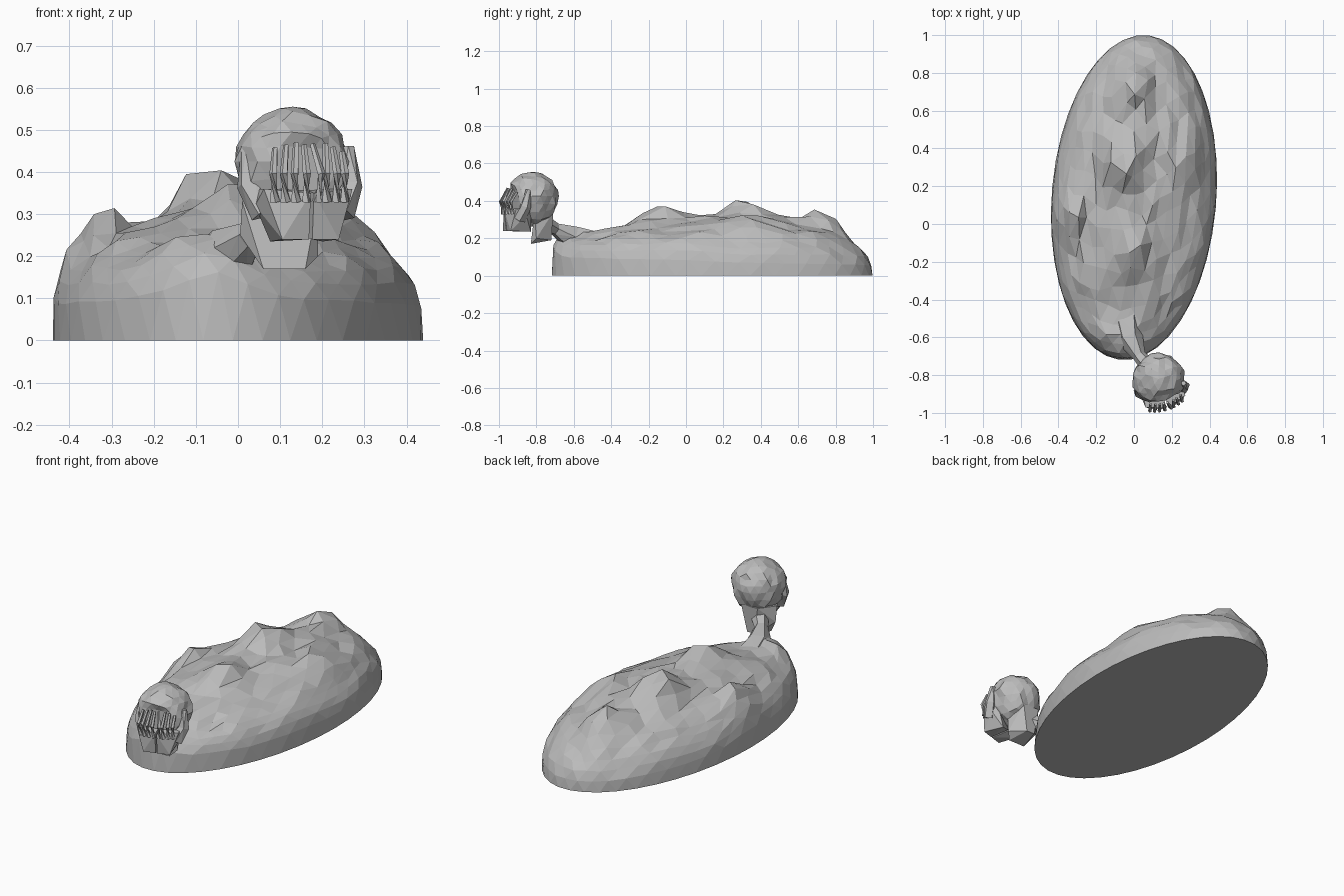
import bpy, bmesh, math, random
from mathutils import Vector, Matrix, noise

random.seed(4)
cube = bpy.data.objects.get("Cube")
if cube:
    bpy.data.objects.remove(cube)

grey = bpy.data.materials.new("stone_grey")
grey.use_nodes = True
tone = (0.5, 0.5, 0.5, 1)
grey.diffuse_color = tone
grey.node_tree.nodes["Principled BSDF"].inputs["Base Color"].default_value = tone

# Head space: faces the front, turned a little towards its left
HEAD = Matrix.Translation((0.13, -0.82, 0)) @ Matrix.Rotation(math.radians(17), 4, "Z")


def finish(bm, name, matrix=None):
    """Triangulate, orient and store a mesh as a flat-shaded object."""
    if matrix:
        bmesh.ops.transform(bm, matrix=matrix, verts=bm.verts)
    bmesh.ops.triangulate(bm, faces=[f for f in bm.faces if len(f.verts) < 8])
    bmesh.ops.recalc_face_normals(bm, faces=bm.faces)
    mesh = bpy.data.meshes.new(name)
    bm.to_mesh(mesh)
    bm.free()
    mesh.materials.append(grey)
    ob = bpy.data.objects.new(name, mesh)
    bpy.context.collection.objects.link(ob)
    return ob


def hull(name, points, matrix=None):
    bm = bmesh.new()
    for p in points:
        bm.verts.new(p)
    bmesh.ops.convex_hull(bm, input=bm.verts)
    return finish(bm, name, matrix)


def tube(name, path, radii, sides=5, matrix=None):
    """Tapered faceted limb through the path points."""
    bm = bmesh.new()
    path = [Vector(p) for p in path]
    rings = []
    for i, (p, r) in enumerate(zip(path, radii)):
        way = path[min(i + 1, len(path) - 1)] - path[max(i - 1, 0)]
        turn = way.to_track_quat("Z", "Y")
        angles = [math.tau * k / sides for k in range(sides)]
        rings.append([bm.verts.new(p + turn @ Vector((r * math.cos(a), r * math.sin(a), 0)))
                      for a in angles])
    for a, b in zip(rings, rings[1:]):
        for k in range(sides):
            n = (k + 1) % sides
            bm.faces.new((a[k], a[n], b[n], b[k]))
    bm.faces.new(rings[0])
    bm.faces.new(rings[-1])
    return finish(bm, name, matrix)


# Mound body: half a sphere with sloping flanks and humps
HUMPS = [  # x, y, height, width
    (0.0, -0.15, 0.09, 0.10),
    (-0.06, 0.33, 0.09, 0.10),
    (0.01, 0.73, 0.09, 0.09),
    (-0.35, 0.07, 0.09, 0.08),
    (0.25, 0.35, 0.05, 0.08),
    (-0.15, -0.58, 0.04, 0.07),
    (-0.05, -0.68, 0.06, 0.09),
]
bm = bmesh.new()
bmesh.ops.create_icosphere(bm, subdivisions=4, radius=1)
bmesh.ops.rotate(bm, verts=bm.verts, matrix=Matrix.Rotation(0.4, 3, "Z"))
bmesh.ops.bisect_plane(bm, geom=bm.verts[:] + bm.edges[:] + bm.faces[:], dist=0.001,
                       plane_co=(0, 0, 0), plane_no=(0, 0, 1), clear_inner=True)
for v in bm.verts:
    ux, uy, uz = v.co
    x = 0.437 * ux + 0.05 * uy
    y = 0.14 + 0.86 * uy
    if uz < 0.01:
        v.co = (x, y, 0)
        continue
    power = 0.7 + 0.2 * uy
    z = (0.31 + 0.03 * uy) * uz ** power
    for hx, hy, high, wide in HUMPS:
        z += high * math.exp(-((x - hx) / wide) ** 2 - ((y - hy) / (wide * 1.3)) ** 2)
    z += uz * (0.03 * noise.noise(Vector((x * 9, y * 5, 2))) + random.uniform(-0.011, 0.013))
    x += uz * random.uniform(-0.016, 0.016)
    y += uz * random.uniform(-0.025, 0.025)
    v.co = (x, y, z)
bmesh.ops.holes_fill(bm, edges=[e for e in bm.edges if e.is_boundary], sides=0)
finish(bm, "mound_body")

# Neck rising out of the mound, and the block under the back of the skull
tube("neck", [(-0.04, -0.50, 0.16), (-0.02, -0.61, 0.205), (0.03, -0.70, 0.25), (0.10, -0.78, 0.29)],
     [0.09, 0.07, 0.035, 0.05], sides=6)
hull("throat", [(0.01, -0.81, 0.33), (0.19, -0.81, 0.33), (0.06, -0.71, 0.34), (0.16, -0.71, 0.34),
                (0.005, -0.79, 0.25), (0.19, -0.80, 0.20), (0.06, -0.83, 0.17), (0.16, -0.83, 0.17),
                (0.08, -0.72, 0.19), (0.13, -0.72, 0.19)])

# Skull: rough ball, drawn down to the jaw, with the face set back below the brow
bm = bmesh.new()
bmesh.ops.create_icosphere(bm, subdivisions=3, radius=1)
for v in bm.verts:
    ux, uy, uz = v.co
    rough = 1 + random.uniform(-0.08, 0.05)
    narrow = 0.138 * rough * (1 + 0.25 * min(uz + 0.3, 0))
    drop = 0.13 if uz > 0 else 0.165
    v.co = (narrow * ux, 0.138 * rough * uy, 0.425 + drop * uz * (rough if uz < 0.9 else 1))
    if v.co.z < 0.465:
        v.co.y = max(v.co.y, -0.105)
finish(bm, "skull", HEAD)

# Two hands over the face, mirrored
for side, label, back in ((1, "left", 0), (-1, "right", 0.04)):
    palm = [(0.004, -0.16, 0.35), (0.11, -0.125, 0.36), (0.115, -0.07, 0.32), (0.07, -0.145, 0.24),
            (0.004, -0.145, 0.24), (0.004, -0.04, 0.25), (0.065, -0.03, 0.235), (0.004, -0.06, 0.36),
            (0.10, -0.04, 0.36)]
    hull(label + "_palm", [(side * x, y, z) for x, y, z in palm], HEAD)
    tube(label + "_thumb", [(side * 0.09, back - 0.10, 0.30), (side * 0.12, back - 0.075, 0.37),
                            (side * 0.12, back - 0.06, 0.46)], [0.032, 0.03, 0.014], matrix=HEAD)
    for i in range(4):
        x = 0.014 + 0.024 * i
        y = -0.153 + 2.5 * x * x
        tip = 0.475 - 0.012 * abs(i - 1) + random.uniform(-0.012, 0.008)
        lean = random.uniform(-0.006, 0.006)
        tube(f"{label}_finger_{i + 1}",
             [(side * x, y, 0.33), (side * x * 1.05 + lean, y - 0.014, 0.395),
              (side * x * 0.95 - lean, y + 0.02, tip)],
             [0.013, 0.01, 0.007], matrix=HEAD)
